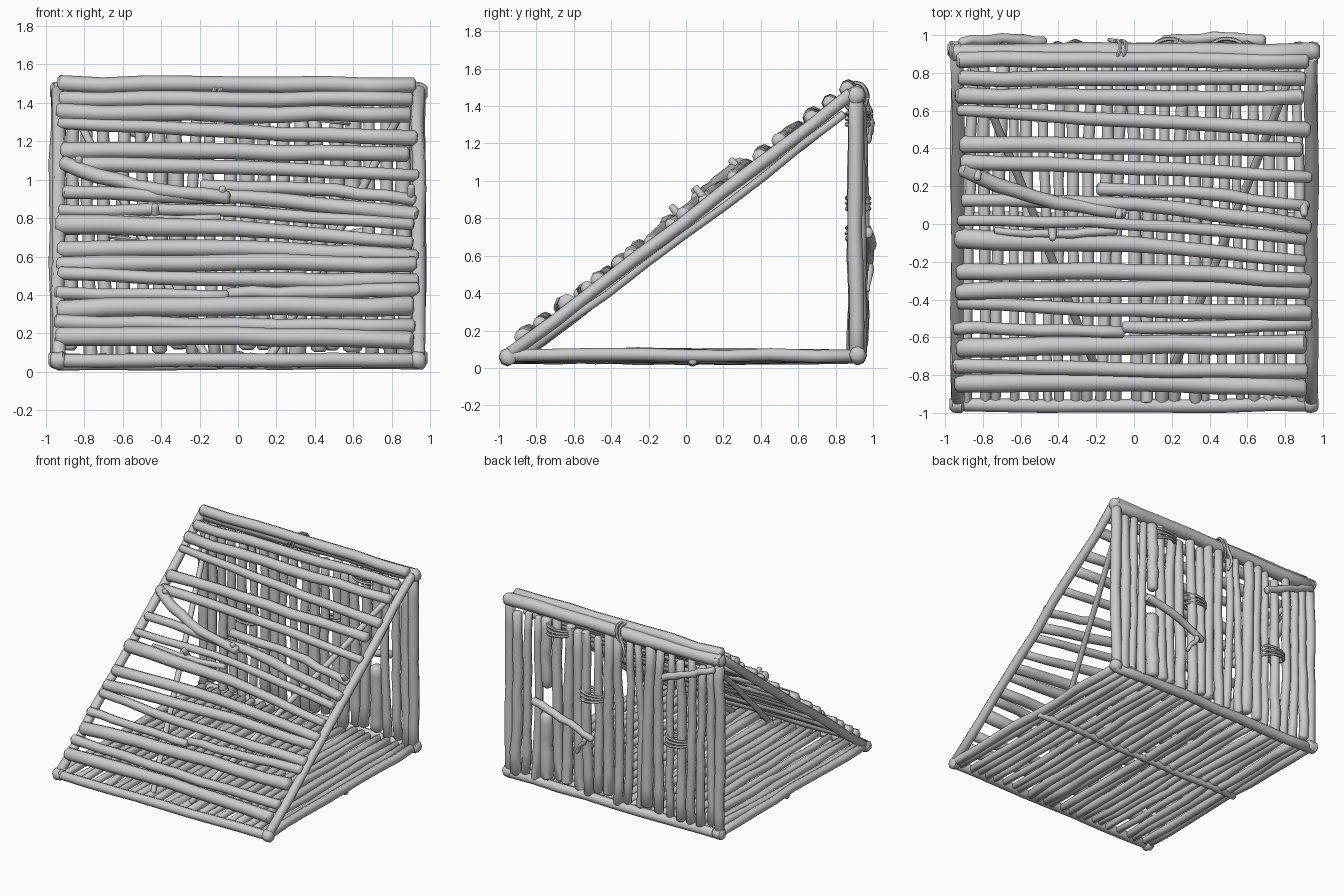
import bpy, bmesh, math, random
from mathutils import Vector

random.seed(7)
if "Cube" in bpy.data.objects:
    bpy.data.objects.remove(bpy.data.objects["Cube"])

wood = bpy.data.materials.new("grey wood")
wood.use_nodes = True
GREY = (0.6, 0.6, 0.6, 1)
wood.diffuse_color = GREY
wood.node_tree.nodes["Principled BSDF"].inputs["Base Color"].default_value = GREY
parts = []


def spline(points, steps):
    """Smooth path through the given points."""
    p = [2 * points[0] - points[1]] + points + [2 * points[-1] - points[-2]]
    path = []
    for i in range(1, len(p) - 2):
        a, b, c, d = p[i - 1:i + 3]
        for s in range(steps):
            t = s / steps
            path.append(0.5 * (2 * b + (c - a) * t + (2 * a - 5 * b + 4 * c - d) * t * t
                               + (3 * b - a - 3 * c + d) * t ** 3))
    return path + [points[-1]]


def log(name, points, r, r_end=None, wobble=0.006, sides=8, steps=4, ref=None):
    """Uneven round stick along a path, with chamfered ends."""
    path = spline([Vector(p) for p in points], steps)
    r_end = r if r_end is None else r_end
    chord = path[-1] - path[0]
    if ref is None:
        upright = abs(chord.z) > 0.8 * chord.length and chord.length > 0.01
        ref = Vector((0, 1, 0)) if upright else Vector((0, 0, 1))
    n = len(path) - 1
    stations = []
    for i, p in enumerate(path):
        tan = (path[min(i + 1, n)] - path[max(i - 1, 0)]).normalized()
        rad = (r + (r_end - r) * i / n) * (1 + random.uniform(-8, 8) * wobble)
        shift = Vector([random.uniform(-wobble, wobble) for _ in range(3)])
        c = p + shift
        if i == 0:
            stations.append((c - tan * rad * 0.35, tan, rad * 0.6))
        stations.append((c, tan, rad))
        if i == n:
            stations.append((c + tan * rad * 0.35, tan, rad * 0.6))
    bm = bmesh.new()
    rings = []
    for c, tan, rad in stations:
        u = tan.cross(ref).normalized()
        v = u.cross(tan)
        ring = []
        for k in range(sides):
            a = math.tau * k / sides
            ring.append(bm.verts.new(c + rad * (math.cos(a) * u + math.sin(a) * v)))
        rings.append(ring)
    for a, b in zip(rings, rings[1:]):
        for k in range(sides):
            j = (k + 1) % sides
            bm.faces.new((a[k], a[j], b[j], b[k]))
    bm.faces.new(rings[0][::-1])
    bm.faces.new(rings[-1])
    bmesh.ops.recalc_face_normals(bm, faces=bm.faces)
    mesh = bpy.data.meshes.new(name)
    bm.to_mesh(mesh)
    bm.free()
    mesh.materials.append(wood)
    ob = bpy.data.objects.new(name, mesh)
    bpy.context.collection.objects.link(ob)
    parts.append(ob)


def mid(a, b, bend=0.0):
    m = (Vector(a) + Vector(b)) / 2
    return m + Vector([random.uniform(-bend, bend) for _ in range(3)])


def pole(name, a, b, r, r_end=None, bend=0.008):
    log(name, [a, mid(a, b, bend), b], r, r_end)


def roof_z(y, lift=0.83):
    return lift + 0.765 * y


# Frame: side rails, rafters, posts, ridge and sills
for side, s in (("right", -1), ("left", 1)):
    x = 0.935 * s
    pole(side + "_floor_rail", (x, -0.95, 0.07), (x, 0.93, 0.065), 0.033)
    pole(side + "_rafter", (x, -0.93, 0.08), (x, 0.88, 1.46), 0.034)
    pole(side + "_post", (x, 0.91, 0.05), (x, 0.91, 1.46), 0.04)
    pole(side + "_roof_brace", (0.85 * s, 0.84, roof_z(0.84, 0.71)),
         (0.17 * s, -0.85, roof_z(-0.85, 0.73)), 0.022)
pole("ridge_pole", (-0.95, 0.905, 1.455), (0.95, 0.905, 1.455), 0.052)
pole("front_sill", (-0.95, -0.955, 0.06), (0.95, -0.955, 0.06), 0.036)
pole("back_sill", (-0.95, 0.915, 0.06), (0.95, 0.915, 0.06), 0.038)
pole("floor_crossbar", (-0.93, 0.04, 0.035), (0.95, 0.04, 0.04), 0.026)

# Lashing knots at the frame corners
for s in (-1, 1):
    for y, z in ((-0.955, 0.06), (0.92, 0.07), (0.91, 1.46)):
        x = 0.94 * s
        log("corner_knot", [(x - 0.025, y, z), (x, y, z), (x + 0.025, y, z)], 0.045, steps=1)

# Floor sticks, front to back
COUNT = 23
for i in range(COUNT):
    x = -0.87 + 1.74 * i / (COUNT - 1)
    dx = random.uniform(-0.02, 0.02)
    pole("floor_stick", (x + dx, -0.94, 0.06), (x - dx, 0.9, 0.06),
         random.uniform(0.022, 0.036), random.uniform(0.022, 0.036), 0.012)

# Roof logs: start x, start y, middle y, end x, end y, start and end radius
ROOF = [
    (-0.93, 0.87, 0.87, 0.91, 0.86, 0.042, 0.042),
    (-0.92, 0.77, 0.77, 0.90, 0.77, 0.042, 0.038),
    (-0.93, 0.68, 0.67, 0.89, 0.67, 0.045, 0.04),
    (-0.93, 0.60, 0.55, 0.92, 0.50, 0.03, 0.042),
    (-0.91, 0.42, 0.41, 0.88, 0.39, 0.045, 0.04),
    (-0.91, 0.33, 0.30, 0.93, 0.25, 0.04, 0.032),
    (-0.18, 0.18, 0.16, 0.91, 0.09, 0.036, 0.032),
    (-0.90, 0.13, 0.10, 0.92, -0.01, 0.034, 0.04),
    (-0.92, 0.02, 0.00, 0.90, -0.08, 0.03, 0.032),
    (-0.73, -0.04, -0.05, -0.09, -0.04, 0.02, 0.024),
    (-0.93, -0.08, -0.11, 0.90, -0.20, 0.055, 0.03),
    (-0.93, -0.25, -0.25, 0.93, -0.30, 0.045, 0.042),
    (-0.93, -0.36, -0.34, 0.92, -0.36, 0.046, 0.04),
    (-0.93, -0.42, -0.46, 0.93, -0.47, 0.034, 0.042),
    (-0.94, -0.55, -0.56, -0.06, -0.57, 0.034, 0.032),
    (-0.05, -0.55, -0.54, 0.93, -0.53, 0.032, 0.038),
    (-0.92, -0.66, -0.64, 0.90, -0.64, 0.05, 0.05),
    (-0.94, -0.75, -0.77, 0.91, -0.78, 0.038, 0.038),
    (-0.93, -0.85, -0.84, 0.90, -0.87, 0.05, 0.048),
]
for x0, y0, ym, x1, y1, r0, r1 in ROOF:
    path = [(x, y, roof_z(y)) for x, y in ((x0, y0), ((x0 + x1) / 2, ym), (x1, y1))]
    log("roof_log", path, r0, r1)

# Loose branch lying across the roof, with pegs and twig stubs
branch = [(-0.91, 0.29), (-0.52, 0.14), (-0.06, 0.06)]
log("roof_branch", [(x, y, roof_z(y, 0.86)) for x, y in branch], 0.04, 0.034)
for x, y in ((-0.83, 0.27), (-0.08, 0.07), (0.9, 0.08), (-0.43, -0.05)):
    z = roof_z(y, 0.86)
    log("roof_peg", [(x, y + 0.02, z - 0.02), (x, y, z + 0.01), (x, y - 0.03, z + 0.045)],
        0.024, 0.018, 0.002, steps=1)

# Back wall sticks
COUNT = 20
for i in range(COUNT):
    x = -0.87 + 1.74 * i / (COUNT - 1)
    r = random.uniform(0.03, 0.047)
    low, high = random.uniform(0.07, 0.14), random.uniform(1.36, 1.42)
    dx = random.uniform(-0.015, 0.015)
    y = 0.915 + random.uniform(-0.01, 0.015)
    if i == 16:
        # Broken stick in two pieces
        pole("wall_stick_upper", (x, y, 0.85), (x, y, high), r)
        pole("wall_stick_lower", (x, y, low), (x, y, 0.62), r * 1.2)
    else:
        pole("wall_stick", (x + dx, y, low), (x - dx, y, high), r, r * 0.85, 0.014)

# Branches fixed on the back wall
log("wall_branch", [(0.68, 0.97, 0.73), (0.42, 0.985, 0.66), (0.16, 0.975, 0.55)], 0.032, 0.026)
log("wall_branch_twig", [(0.2, 0.97, 0.57), (0.24, 0.985, 0.5), (0.3, 0.97, 0.42)], 0.022, 0.014)
log("corner_branch", [(-0.48, 0.965, 1.22), (-0.7, 0.98, 1.31), (-0.92, 0.965, 1.4)], 0.03, 0.025)


# Rope lashings
def rope(name, centre, u, v, ref):
    c, u, v = Vector(centre), Vector(u), Vector(v)
    ring = [c + u * math.cos(math.tau * k / 12) + v * math.sin(math.tau * k / 12)
            for k in range(13)]
    log(name, ring, 0.011, wobble=0.001, sides=6, steps=2, ref=Vector(ref))


for x, z in ((0.49, 1.33), (0.19, 0.88), (-0.57, 0.72)):
    for k in (-1, 0, 1):
        rope("wall_rope", (x, 0.92, z + 0.028 * k), (0.095, 0, 0.01 * k), (0, 0.06, 0), (0, 0, 1))
for k in (0, 1):
    rope("ridge_rope", (-0.08 - 0.03 * k, 0.905, 1.45), (0.02, 0.066, 0), (0.03, 0, 0.075), (1, 0, 0))
log("rope_tail", [(-0.09, 0.965, 1.44), (-0.13, 0.975, 1.34), (-0.1, 0.965, 1.25)], 0.012, 0.009, 0.001)

# Smooth bark, sharp cut ends
bpy.ops.object.select_all(action='DESELECT')
for ob in parts:
    ob.select_set(True)
bpy.context.view_layer.objects.active = parts[0]
bpy.ops.object.shade_smooth_by_angle(angle=math.radians(48))
